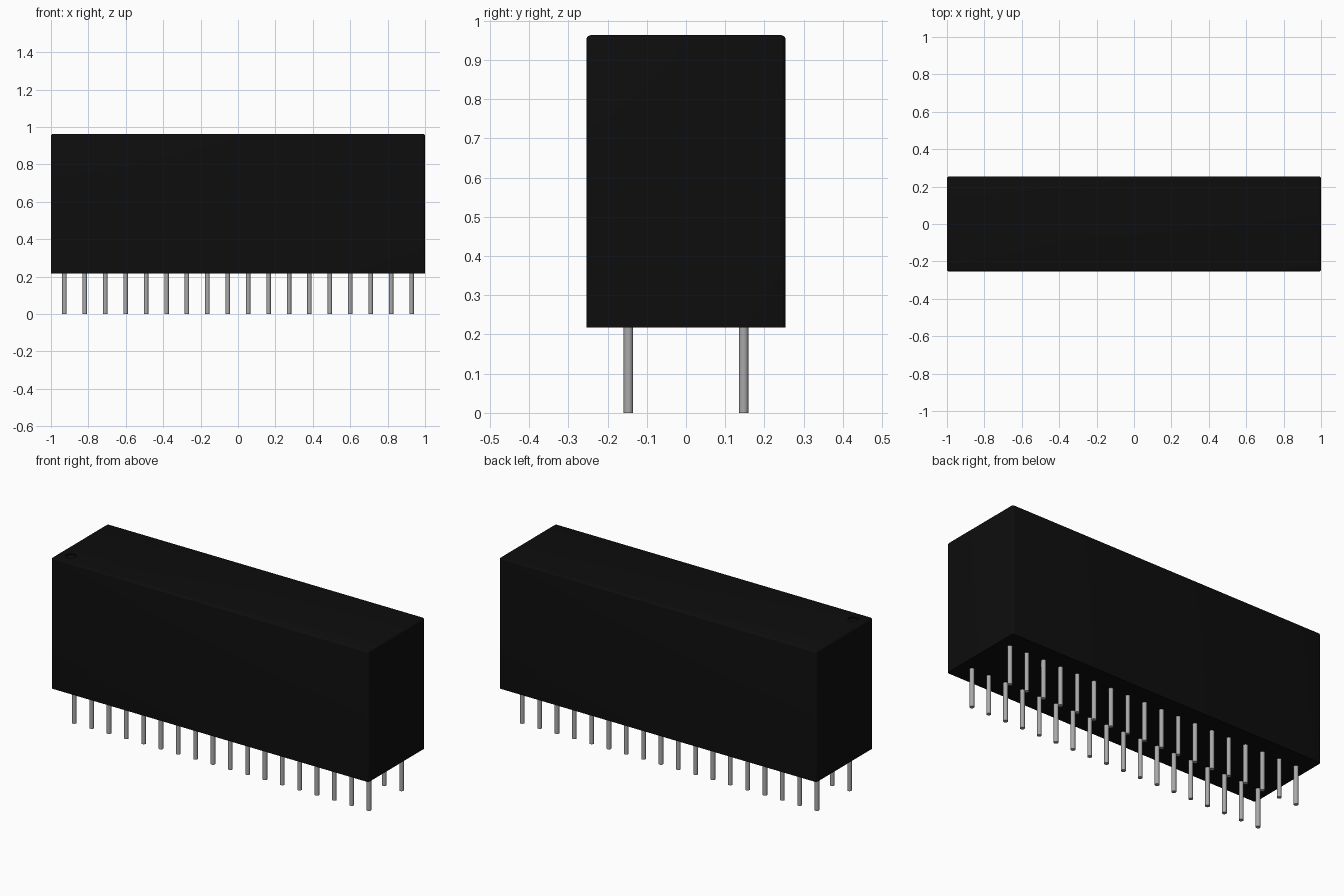
import bpy
import bmesh

cube = bpy.data.objects.get("Cube")
if cube:
    bpy.data.objects.remove(cube, do_unlink=True)

BASE, TOP = 0.218, 0.963
HALF_X, HALF_Y = 1.0, 0.254
PINS, PIN_X, PIN_Y, PIN_R = 18, 0.928, 0.147, 0.012


def make_material(name, value, roughness):
    mat = bpy.data.materials.new(name)
    mat.use_nodes = True
    color = (value, value, value, 1)
    mat.diffuse_color = color
    shader = mat.node_tree.nodes["Principled BSDF"]
    shader.inputs["Base Color"].default_value = color
    shader.inputs["Roughness"].default_value = roughness
    return mat


black = make_material("black plastic", 0.004, 0.6)
metal = make_material("pin grey", 0.4, 0.5)


def smooth(obj):
    bpy.ops.object.select_all(action="DESELECT")
    obj.select_set(True)
    bpy.context.view_layer.objects.active = obj
    bpy.ops.object.shade_smooth_by_angle()


def cylinder(name, x, y, bottom, top, radius, mat):
    bpy.ops.mesh.primitive_cylinder_add(
        vertices=24, radius=radius, depth=top - bottom,
        location=(x, y, (bottom + top) / 2))
    obj = bpy.context.object
    obj.name = name
    obj.data.materials.append(mat)
    return obj


# Housing: block with every edge rounded except those round the flat base
bpy.ops.mesh.primitive_cube_add(size=1, location=(0, 0, (BASE + TOP) / 2))
housing = bpy.context.object
housing.name = "housing"
housing.data.materials.append(black)
bm = bmesh.new()
bm.from_mesh(housing.data)
bmesh.ops.scale(bm, vec=(2 * HALF_X, 2 * HALF_Y, TOP - BASE), verts=bm.verts)
rounded = [e for e in bm.edges if any(v.co.z > 0 for v in e.verts)]
bmesh.ops.bevel(bm, geom=rounded, offset=0.012, segments=4,
                profile=0.5, affect="EDGES")
bm.to_mesh(housing.data)
bm.free()

# Shallow round first-pin mark, sunk into the top corner
cutter = cylinder("mark_cutter", -0.928, -0.178, TOP - 0.008, TOP + 0.02, 0.028, black)
cutter.hide_render = True
sink = housing.modifiers.new("mark", "BOOLEAN")
sink.operation = "DIFFERENCE"
sink.solver = "EXACT"
sink.object = cutter
bpy.context.view_layer.objects.active = housing
bpy.ops.object.modifier_apply(modifier="mark")
bpy.data.objects.remove(cutter, do_unlink=True)
smooth(housing)

# Two rows of round pins under the housing
for row, y in (("front", -PIN_Y), ("back", PIN_Y)):
    for i in range(PINS):
        x = -PIN_X + 2 * PIN_X * i / (PINS - 1)
        pin = cylinder(f"{row}_pin_{i + 1}", x, y, 0, BASE + 0.01, PIN_R, metal)
        smooth(pin)
